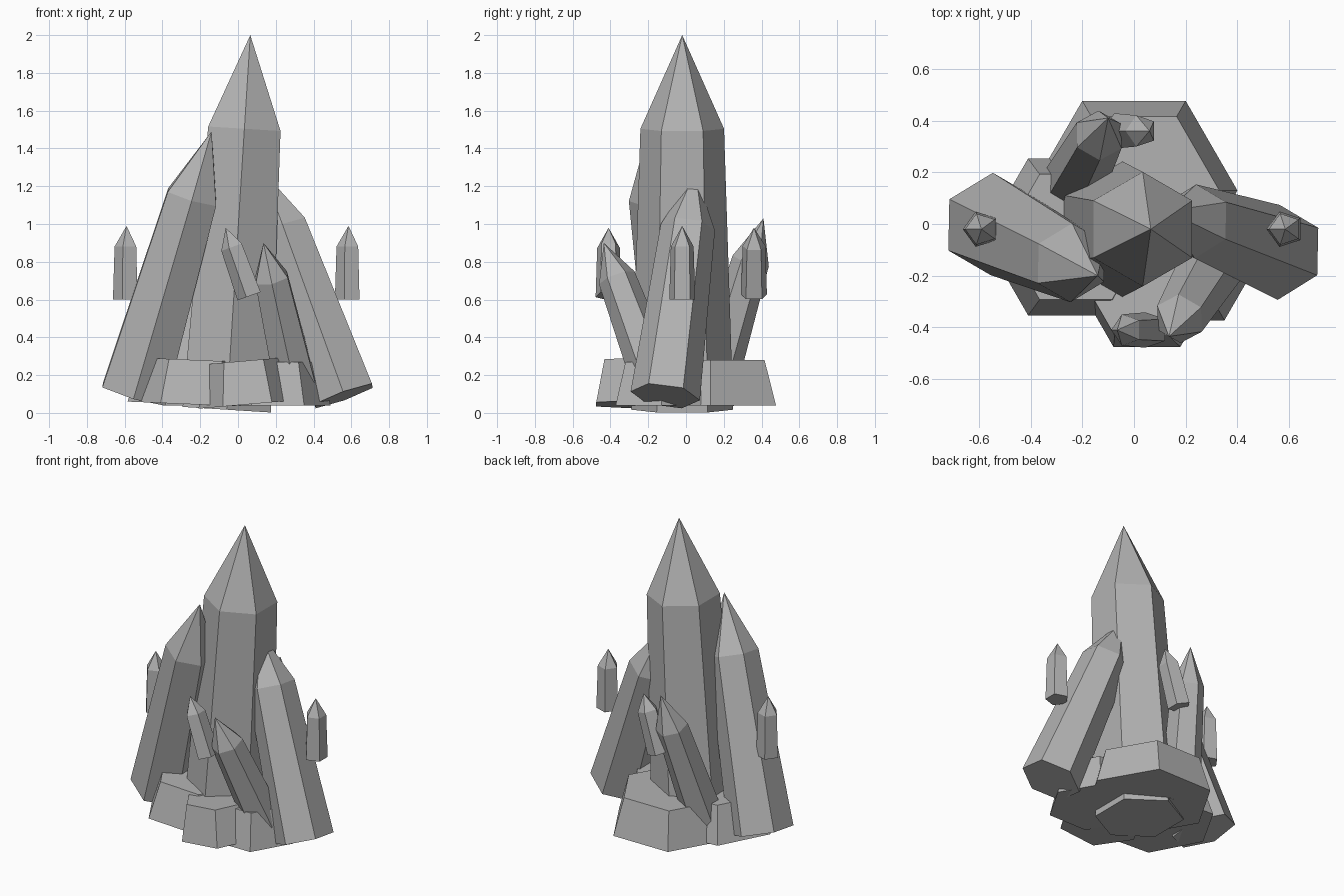
import bpy
import math
from mathutils import Vector

old = bpy.data.objects.get("Cube")
if old:
    bpy.data.objects.remove(old, do_unlink=True)

stone = bpy.data.materials.new("grey stone")
stone.use_nodes = True
GREY = (0.45, 0.45, 0.45, 1)
stone.diffuse_color = GREY
stone.node_tree.nodes["Principled BSDF"].inputs["Base Color"].default_value = GREY


def loft(name, base, tip, rings, sides, spin, pointed):
    """Stack polygon rings (fraction along the axis, radius) from base to tip."""
    base, tip = Vector(base), Vector(tip)
    axis = tip - base
    turn = Vector((0, 0, 1)).rotation_difference(axis)
    verts, faces = [], [tuple(reversed(range(sides)))]
    for frac, radius in rings:
        for i in range(sides):
            a = math.radians(spin) + math.tau * i / sides
            p = Vector((radius * math.cos(a), radius * math.sin(a), 0))
            verts.append(base + axis * frac + turn @ p)
    for r in range(len(rings) - 1):
        for i in range(sides):
            a, b = r * sides + i, r * sides + (i + 1) % sides
            faces.append((a, b, b + sides, a + sides))
    last = (len(rings) - 1) * sides
    if pointed:
        verts.append(tip)
        faces += [(last + i, last + (i + 1) % sides, len(verts) - 1) for i in range(sides)]
    else:
        faces.append(tuple(range(last, last + sides)))
    mesh = bpy.data.meshes.new(name)
    mesh.from_pydata(verts, [], faces)
    mesh.materials.append(stone)
    obj = bpy.data.objects.new(name, mesh)
    bpy.context.collection.objects.link(obj)


def crystal(name, base, tip, r, taper=0.8, shoulder=0.75, sides=6, spin=30):
    loft(name, base, tip, [(0, r), (shoulder, r * taper)], sides, spin, True)


def rock(name, bottom, top, r, r_top):
    loft(name, bottom, top, [(0, r), (1, r_top)], 6, 0, False)


# Large crystals
crystal("main_crystal", (-0.06, -0.02, 0.017), (0.065, -0.02, 2.0), 0.27, 0.82)
crystal("right_tall_crystal", (-0.55, 0, 0.1), (-0.14, -0.2, 1.49), 0.2, 0.77)
crystal("left_tall_crystal", (0.56, -0.11, 0.09), (0.13, 0.05, 1.28), 0.185, 0.78)
crystal("front_crystal", (0.3, -0.16, 0.16), (0.135, -0.435, 0.9), 0.125)
crystal("back_crystal", (-0.24, 0.14, 0.13), (-0.1, 0.41, 1.03), 0.125)

# Small floating shards
shards = {
    "right_shard": ((-0.59, -0.02, 0.6), (-0.59, -0.02, 0.99)),
    "left_shard": ((0.585, -0.02, 0.6), (0.585, -0.02, 0.99)),
    "front_shard": ((0.065, -0.41, 0.62), (-0.065, -0.41, 0.98)),
    "back_shard": ((-0.055, 0.36, 0.62), (0.06, 0.36, 0.98)),
}
for name, (base, tip) in shards.items():
    crystal(name, base, tip, 0.072, 0.88, 0.72, 5, 180)

# Base rocks
rock("back_rock", (0, 0.13, 0.04), (0, 0.13, 0.28), 0.4, 0.33)
rock("right_rock", (-0.235, -0.05, 0.045), (-0.225, -0.05, 0.28), 0.35, 0.28)
rock("front_rock", (0.05, -0.25, 0.045), (0.03, -0.25, 0.275), 0.26, 0.21)
rock("left_rock", (0.21, -0.13, 0.04), (0.21, -0.13, 0.27), 0.28, 0.22)
